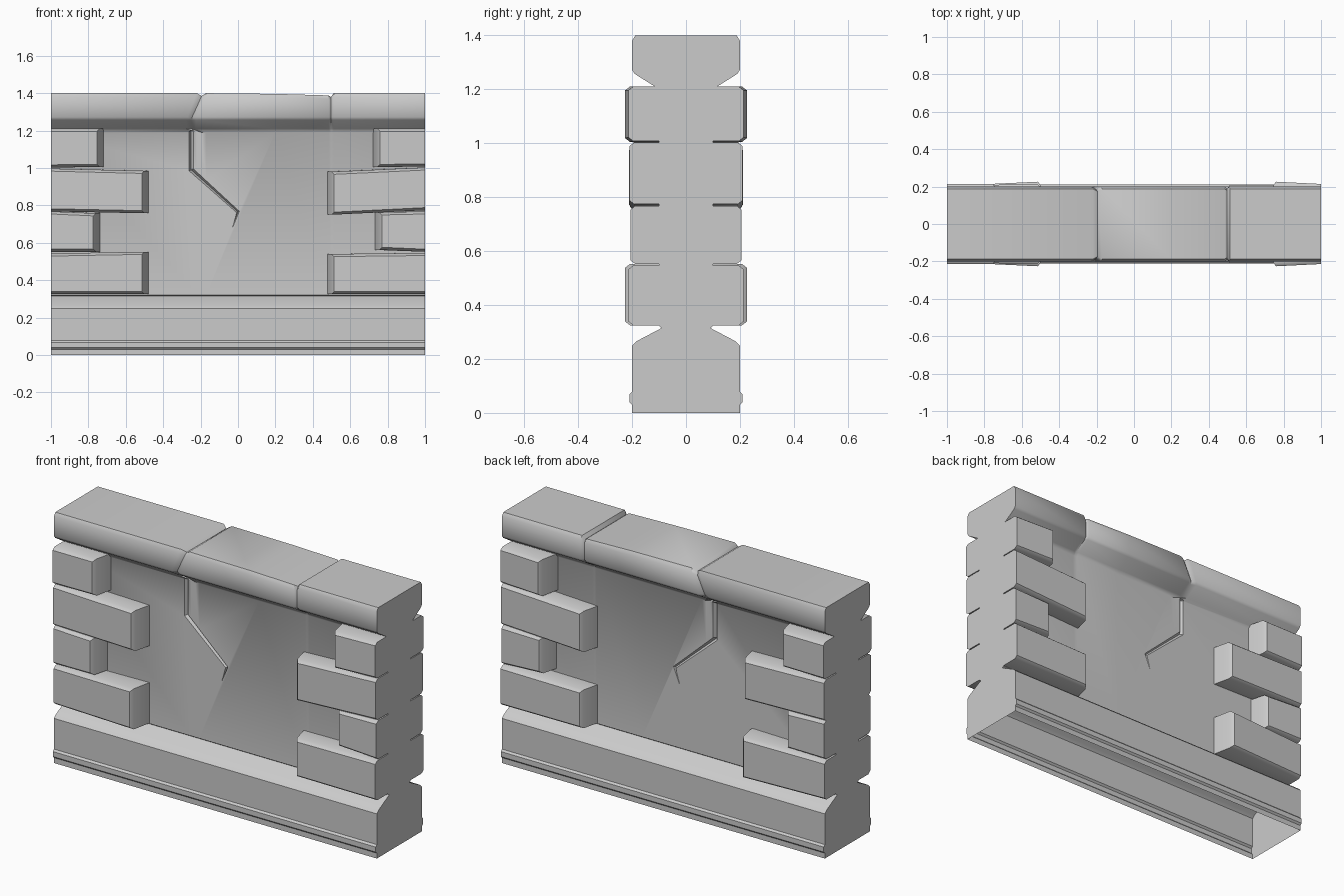
import bpy, bmesh, math

if "Cube" in bpy.data.objects:
    bpy.data.objects.remove(bpy.data.objects["Cube"])


def make_object(name, verts, faces):
    mesh = bpy.data.meshes.new(name)
    mesh.from_pydata(verts, [], faces)
    bm = bmesh.new()
    bm.from_mesh(mesh)
    bmesh.ops.recalc_face_normals(bm, faces=bm.faces)
    bm.to_mesh(mesh)
    bm.free()
    ob = bpy.data.objects.new(name, mesh)
    bpy.context.collection.objects.link(ob)
    return ob


def loft(name, rings):
    # closed sections bridged in order, with capped ends
    n = len(rings[0])
    verts = [p for r in rings for p in r]
    faces = [list(range(n)), list(range((len(rings) - 1) * n, len(rings) * n))]
    for i in range(len(rings) - 1):
        for j in range(n):
            k = (j + 1) % n
            faces.append([i * n + j, i * n + k, (i + 1) * n + k, (i + 1) * n + j])
    return make_object(name, verts, faces)


def activate(ob):
    bpy.ops.object.select_all(action='DESELECT')
    ob.select_set(True)
    bpy.context.view_layer.objects.active = ob


def smooth(ob):
    activate(ob)
    bpy.ops.object.shade_smooth_by_angle(angle=math.radians(40))


# Wall body: plinth, recessed panel and coping as one half profile (y, z)
LOWER = [(0.2, 0), (0.2, 0.03), (0.21, 0.04), (0.21, 0.068), (0.2, 0.078),
         (0.2, 0.25), (0.185, 0.265), (0.09, 0.315), (0.1, 0.322), (0.1, 1.19)]
UPPER = [(0.115, 1.21), (0.19, 1.257), (0.2, 1.272), (0.2, 1.38), (0.188, 1.4)]
# Stations along the length: x, coping drop, joint inset, joint slant
STATIONS = [(-1, 0, 0, 0), (-0.22, 0, 0, 1), (-0.195, 0.015, 0.014, 1),
            (-0.17, 0, 0, 1), (0.2, 0.004, 0, 0), (0.485, 0.012, 0, 0),
            (0.497, 0.02, 0.01, 0), (0.512, 0, 0, 0), (1, 0, 0, 0)]


def section(x, drop, inset, slant):
    half = [(x, y, z) for y, z in LOWER]
    for y, z in UPPER:
        dx = -0.055 * slant * min(1, max(0, (1.4 - z) / 0.14))
        half.append((x + dx, y - inset, z - (drop if z > 1.37 else 0)))
    return half + [(px, -py, pz) for px, py, pz in reversed(half)]


wall = loft("wall_body", [section(*s) for s in STATIONS])

# Cracks running down both panel faces: x, z, half width, depth
CRACK = [(-0.03, 0.68, 0.002, 0.002), (0.0, 0.765, 0.01, 0.012),
         (-0.25, 0.99, 0.014, 0.02), (-0.25, 1.2, 0.014, 0.02)]
for side in (-1, 1):
    rings = [[(x - w, side * 0.105, z - w * 0.5), (x, side * (0.1 - d), z),
              (x + w, side * 0.105, z + w * 0.5)] for x, z, w, d in CRACK]
    cutter = loft("crack_cutter", rings)
    cutter.hide_render = True
    activate(wall)
    mod = wall.modifiers.new("crack", 'BOOLEAN')
    mod.object = cutter
    mod.operation = 'DIFFERENCE'
    mod.solver = 'EXACT'
    bpy.ops.object.modifier_apply(modifier=mod.name)
    bpy.data.objects.remove(cutter)

# The underside is open
bm = bmesh.new()
bm.from_mesh(wall.data)
under = [f for f in bm.faces if all(v.co.z < 0.001 for v in f.verts)]
bmesh.ops.delete(bm, geom=under, context='FACES')
bm.to_mesh(wall.data)
bm.free()
smooth(wall)


# Corner blocks: chamfered, slightly skewed, mirrored front to back
def block(side, x_in, outer, inner, d_out, d_in):
    def ring(flare, recess, inset):
        y0, y1 = (0.1, 0.1) if recess is None else (d_out - recess, d_in - recess)
        xi = side * (x_in - flare + inset)
        return [(side, -y0, outer[0] + inset), (side, -y0, outer[1] - inset),
                (xi, -y1, inner[1] - inset), (xi, -y1, inner[0] + inset)]
    ob = loft("corner_block", [ring(0.022, None, 0), ring(0, 0.018, 0),
                               ring(0, 0, 0.014)])
    bm = bmesh.new()
    bm.from_mesh(ob.data)
    back = [f for f in bm.faces if all(abs(v.co.y + 0.1) < 1e-4 for v in f.verts)]
    bmesh.ops.delete(bm, geom=back, context='FACES')
    bm.to_mesh(ob.data)
    bm.free()
    m = ob.modifiers.new("front_and_back", 'MIRROR')
    m.use_axis = (False, True, False)
    smooth(ob)


# side, inner end, z range at the outer end, z range at the inner end, depths
BLOCKS = [
    (-1, 0.50, (0.325, 0.543), (0.325, 0.552), 0.203, 0.226),
    (-1, 0.76, (0.552, 0.768), (0.552, 0.758), 0.206, 0.203),
    (-1, 0.50, (0.768, 0.997), (0.758, 0.985), 0.207, 0.212),
    (-1, 0.74, (1.003, 1.21), (1.005, 1.21), 0.213, 0.213),
    (1, 0.50, (0.325, 0.546), (0.325, 0.54), 0.214, 0.21),
    (1, 0.755, (0.552, 0.768), (0.562, 0.763), 0.206, 0.203),
    (1, 0.50, (0.774, 1.003), (0.75, 0.98), 0.21, 0.208),
    (1, 0.745, (1.008, 1.21), (1.005, 1.21), 0.214, 0.226),
]
for b in BLOCKS:
    block(*b)
